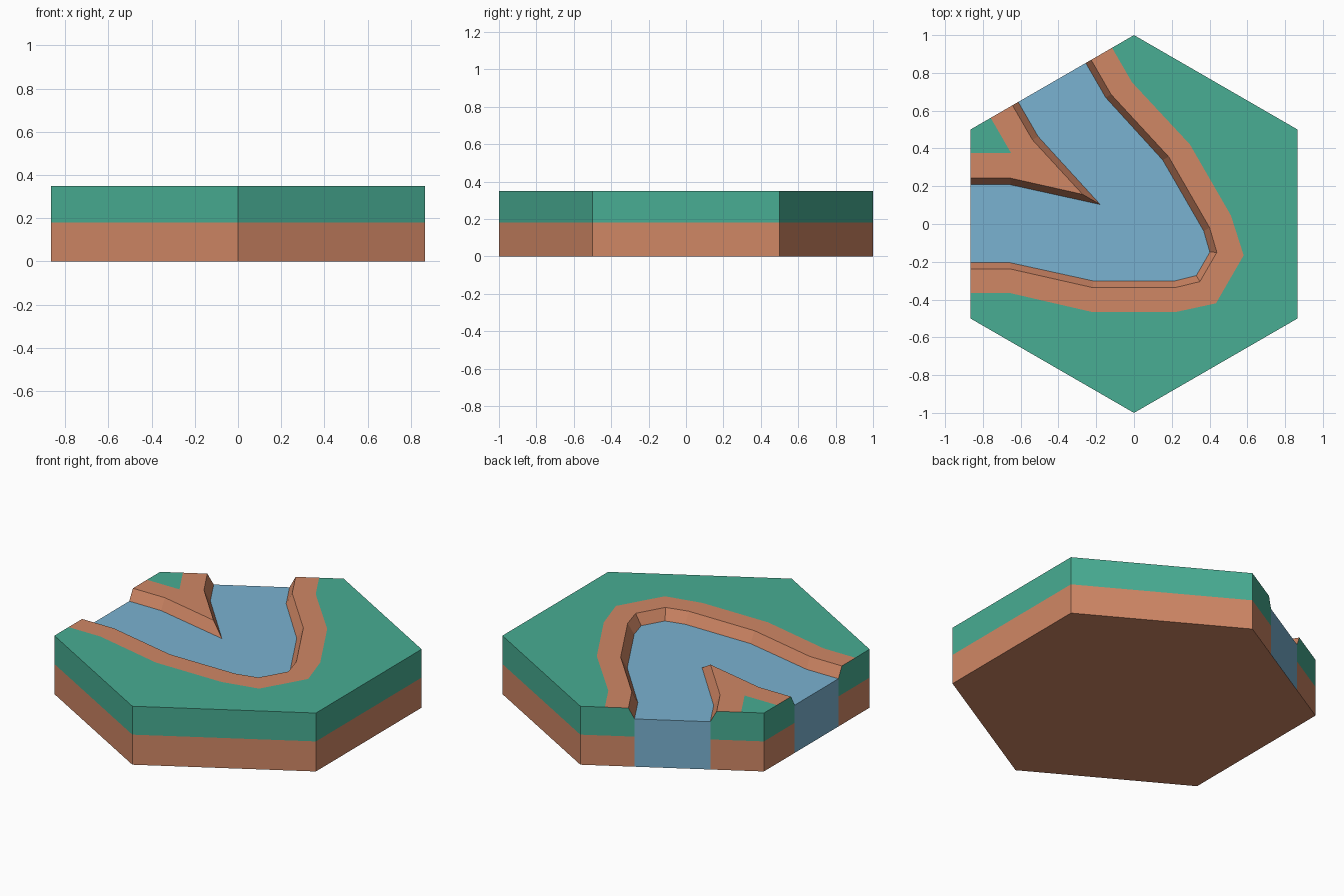
import bpy, bmesh, math

if "Cube" in bpy.data.objects:
    bpy.data.objects.remove(bpy.data.objects["Cube"])

TOP, SPLIT, WATER = 0.35, 0.18, 0.286
W = math.sqrt(3) / 2


def linear(c):
    c /= 255
    return c / 12.92 if c <= 0.04045 else ((c + 0.055) / 1.055) ** 2.4


def material(name, rgb):
    m = bpy.data.materials.new(name)
    m.diffuse_color = (*[linear(c) for c in rgb], 1)
    m.use_nodes = True
    m.node_tree.nodes["Principled BSDF"].inputs["Base Color"].default_value = m.diffuse_color
    return m


# The tile is symmetric about the diagonal through its upper left corner
def mirror(p):
    x, y = p[0], p[1]
    return (x / 2 - W * y, -W * x - y / 2, *p[2:])


def to_axis(chain):
    p = chain[-1]
    q = mirror(p)
    return chain + [((p[0] + q[0]) / 2, (p[1] + q[1]) / 2)]


def at(chain, z):
    return [(x, y, z) for x, y in chain]


parts = {name: bmesh.new() for name in ("grass", "soil", "water")}


def face(part, pts):
    """Add a face and its mirrored twin."""
    bm = parts[part]
    for loop in (pts, [mirror(p) for p in reversed(pts)]):
        bm.faces.new([bm.verts.new(p) for p in loop])


def strip(part, a, b):
    for i in range(len(a) - 1):
        face(part, [a[i], a[i + 1], b[i + 1], b[i]])


# Half outlines of the outer bank: grass edge, rim, water line
grass_edge = to_axis([(-W, -.366), (-.655, -.366), (-.217, -.467), (.217, -.467), (.434, -.42)])
rim = to_axis([(-W, -.238), (-.655, -.238), (-.217, -.337), (.217, -.337), (.349, -.305)])
shore = to_axis([(-W, -.205), (-.655, -.205), (-.217, -.301), (.217, -.301), (.33, -.273)])
# Half outlines of the pointed spit between the two river arms
spit_shore = [(-W, .208), (-.655, .208), (-.178, .103)]
spit_rim = [(-W, .243), (-.655, .243), (-.272, .157)]
spit_grass = [(-W, .376), (-.651, .376)]

# Water surface
face("water", at(shore + spit_shore[::-1], WATER))
# Sloped and flat banks
strip("soil", at(rim, TOP), at(shore, WATER))
strip("soil", at(grass_edge, TOP), at(rim, TOP))
strip("soil", at(spit_shore, WATER), at(spit_rim, TOP))
face("soil", at(spit_rim + spit_grass[::-1], TOP))
# Grass tops
hexagon = [(-W, .5), (-W, -.5), (0, -1), (W, -.5)]
face("grass", at(hexagon[1:] + grass_edge[::-1], TOP))
face("grass", at(spit_grass + hexagon[:1], TOP))
# Underside
face("soil", at(hexagon[::-1], 0))

# Side walls, split by height into soil and grass, blue where the river leaves
wall = [(*hexagon[0], TOP), (*spit_grass[0], TOP), (*spit_rim[0], TOP),
        (*spit_shore[0], WATER), (*shore[0], WATER), (*rim[0], TOP),
        (*grass_edge[0], TOP)] + at(hexagon[1:], TOP)
for p, q in zip(wall, wall[1:]):
    bands = [("soil", 0, SPLIT), ("grass", SPLIT, None)]
    if p[2] == q[2] == WATER:
        bands = [("water", 0, None)]
    for part, lo, hi in bands:
        face(part, [(*p[:2], lo), (*q[:2], lo), (*q[:2], hi or q[2]), (*p[:2], hi or p[2])])

looks = {"grass": ("grass_layer", "green", (72, 173, 147)),
         "soil": ("soil_base_and_banks", "terracotta brown", (208, 135, 101)),
         "water": ("river", "water blue", (122, 178, 209))}
for part, bm in parts.items():
    name, colour, rgb = looks[part]
    bmesh.ops.remove_doubles(bm, verts=bm.verts, dist=1e-4)
    mesh = bpy.data.meshes.new(name)
    bm.to_mesh(mesh)
    bm.free()
    mesh.materials.append(material(colour, rgb))
    bpy.context.collection.objects.link(bpy.data.objects.new(name, mesh))
